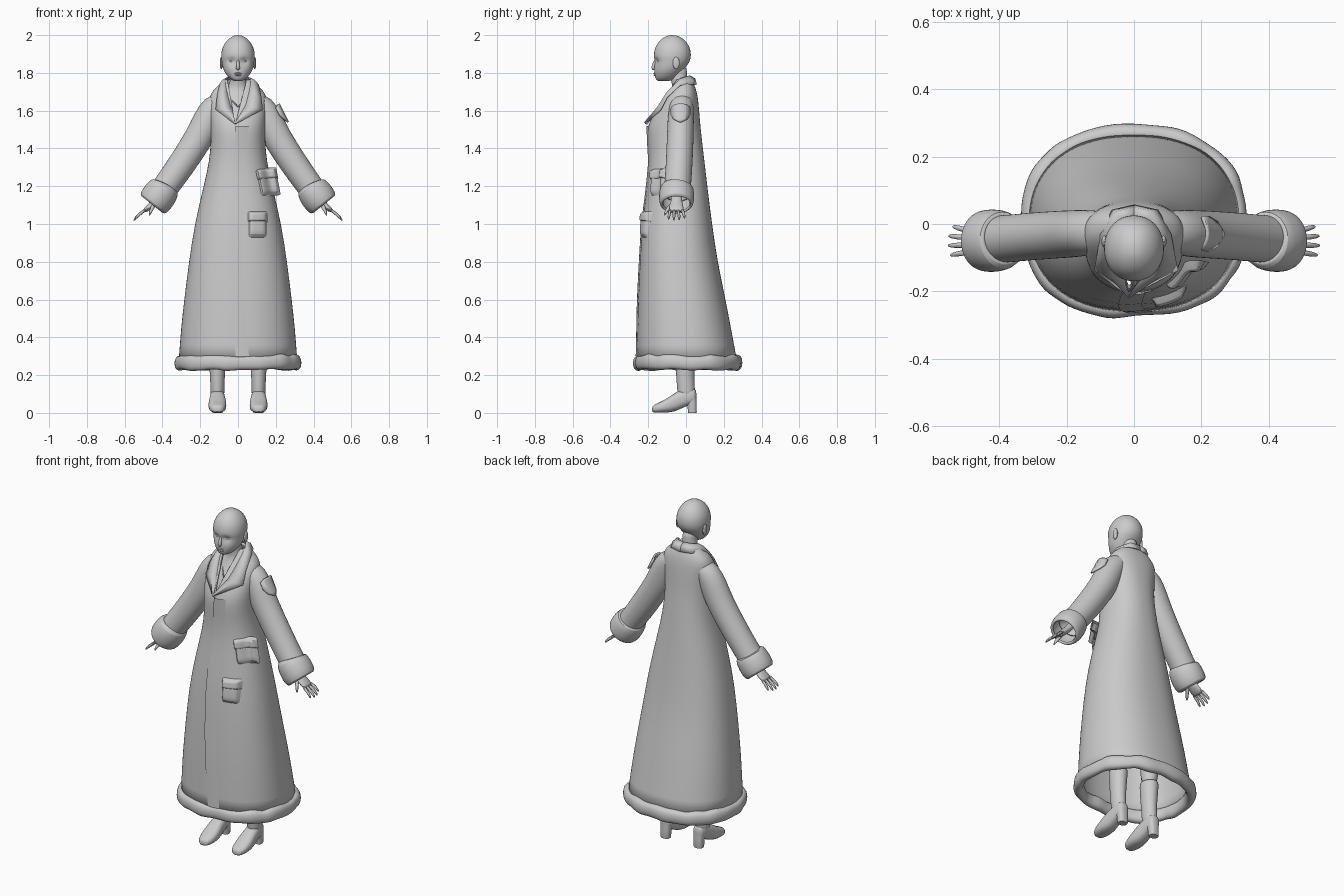
import bpy, bmesh, math, random
from mathutils import Vector as V

if "Cube" in bpy.data.objects:
    bpy.data.objects.remove(bpy.data.objects["Cube"])

random.seed(4)
grey = bpy.data.materials.new("plain grey")
grey.diffuse_color = (0.6, 0.6, 0.6, 1)
grey.use_nodes = True
grey.node_tree.nodes["Principled BSDF"].inputs["Base Color"].default_value = grey.diffuse_color


def skin(name, rows, closed=True, cap=True, sub=1, thick=0, mirror=False, angle=40):
    """Surface through rows of points; closed rows make tubes, open rows make sheets."""
    bm = bmesh.new()
    vs = [[bm.verts.new(p) for p in r] for r in rows]
    n = len(rows[0])
    for a, b in zip(vs, vs[1:]):
        for i in range(n if closed else n - 1):
            j = (i + 1) % n
            bm.faces.new((a[i], a[j], b[j], b[i]))
    if closed and cap:
        bm.faces.new(vs[0])
        bm.faces.new(vs[-1])
    bmesh.ops.remove_doubles(bm, verts=bm.verts, dist=1e-5)
    bmesh.ops.recalc_face_normals(bm, faces=bm.faces)
    me = bpy.data.meshes.new(name)
    bm.to_mesh(me)
    bm.free()
    me.materials.append(grey)
    ob = bpy.data.objects.new(name, me)
    bpy.context.collection.objects.link(ob)
    bpy.context.view_layer.objects.active = ob
    for o in bpy.context.selected_objects:
        o.select_set(False)
    ob.select_set(True)
    bpy.ops.object.shade_smooth_by_angle(angle=math.radians(angle))
    if sub:
        ob.modifiers.new("smooth", 'SUBSURF').levels = sub
        ob.modifiers["smooth"].render_levels = sub
    if thick:
        m = ob.modifiers.new("thickness", 'SOLIDIFY')
        m.thickness, m.offset = abs(thick), (-1 if thick > 0 else 0)
    if mirror:
        ob.modifiers.new("mirror", 'MIRROR').use_clip = False
    return ob


def ring(c, u, v, n=2.0, seg=28):
    pts = []
    for i in range(seg):
        a = 2 * math.pi * i / seg
        ca, sa = math.cos(a), math.sin(a)
        pts.append(V(c) + V(u) * math.copysign(abs(ca) ** (2 / n), ca)
                   + V(v) * math.copysign(abs(sa) ** (2 / n), sa))
    return pts


def stack(rows, n=2.0, x=0, seg=28):
    """Horizontal rings from (z, half width, front y, back y)."""
    return [ring((x, (f + b) / 2, z), (w, 0, 0), (0, (b - f) / 2, 0), n, seg) for z, w, f, b in rows]


def blob(name, c, r, mirror=False):
    rows = [ring((c[0], c[1], c[2] + r[2] * math.sin(t)), (r[0] * math.cos(t), 0, 0),
                 (0, r[1] * math.cos(t), 0), 2, 14)
            for t in [math.radians(d) for d in range(-80, 81, 20)]]
    return skin(name, rows, mirror=mirror)


def limb(name, path, seg=18, up=(0, 1, 0), **kw):
    """Tube along a path of (x, y, z, radius in plane, radius across)."""
    rows = []
    for i, p in enumerate(path):
        d = V(path[min(i + 1, len(path) - 1)][:3]) - V(path[max(i - 1, 0)][:3])
        u = d.cross(V(up)).normalized()
        rows.append(ring(p[:3], u * p[3], u.cross(d).normalized() * p[4], 2, seg))
    return skin(name, rows, **kw)


# long coat
COAT = [(0.27, .315, -.262, .272), (0.45, .302, -.258, .238), (0.6, .285, -.255, .21),
        (0.8, .26, -.245, .167), (1.0, .23, -.233, .138), (1.2, .182, -.207, .113),
        (1.33, .152, -.195, .098), (1.44, .143, -.202, .085), (1.52, .145, -.205, .076),
        (1.6, .15, -.165, .07), (1.66, .153, -.122, .064), (1.70, .14, -.095, .057),
        (1.735, .105, -.07, .045), (1.765, .066, -.058, .03)]
N = 2.3
coat = skin("coat", stack(COAT, N, seg=48), cap=False, thick=.01)
cut_rows = [[(-.015, y, 1.53), (.06, y, 1.82), (-.065, y, 1.82)] for y in (-.5, -.03)]
cutter = skin("neckline_cutter", cut_rows, sub=0)
cutter.hide_render = True
cutter.display_type = 'WIRE'
m = coat.modifiers.new("neckline", 'BOOLEAN')
m.operation, m.object, m.solver = 'DIFFERENCE', cutter, 'EXACT'


def front(x, z, off=0, lim=.93):
    """Point on the front of the coat."""
    for a, b in zip(COAT, COAT[1:]):
        if a[0] <= z <= b[0]:
            t = (z - a[0]) / (b[0] - a[0])
            w, f, k = [a[i] + (b[i] - a[i]) * t for i in (1, 2, 3)]
            r = min(abs(x) / w, lim)
            return V((x, (f + k) / 2 - (k - f) / 2 * (1 - r ** N) ** (1 / N) - off, z))


# overlapping front edge
rows = []
for i in range(14):
    z = .3 + 1.22 * i / 13
    x = -.012 - .035 * math.sin(math.pi * i / 13)
    rows.append([front(x + d, z, o) for d, o in ((0, -.004), (0, .005), (.03, .005), (.07, .001))])
skin("front_overlap", rows, closed=False, sub=0)

# fur hem, slightly lumpy
SEG, rows = 44, []
for i in range(SEG + 1):
    a = 2 * math.pi * (i % SEG) / SEG
    if i < SEG:
        k, dz = random.uniform(-.004, .006), random.uniform(-.006, .006)
    else:
        k, dz = first
    if i == 0:
        first = (k, dz)
    ca, sa = math.cos(a), math.sin(a)
    dip = .016 * math.exp(-((a - 4.82) / .16) ** 2)
    p = V((.311 * math.copysign(abs(ca) ** (2 / N), ca),
           .006 + (.264 - dip) * math.copysign(abs(sa) ** (2 / N), sa), .266 + dz))
    rows.append(ring(p, V((ca, sa, 0)) * (.027 + k), V((0, 0, .039 + k)), 2.3, 12))
skin("fur_hem", rows, cap=False)


# patch pockets with flaps
def pocket(name, cx, cz, w, h, tilt, off):
    def sheet(part, z0, z1, grow, o):
        rows = []
        for j in range(7):
            v = j / 6
            row = []
            for i in range(9):
                u = i / 4 - 1
                edge = j in (0, 6) or i in (0, 8)
                z = cz + z0 + (z1 - z0) * v
                x = cx + u * (w + grow) - (z - cz) * tilt
                row.append(front(x, z + u * w * tilt * .5, -.006 if edge else o))
            rows.append(row)
        skin(name + part, rows, closed=False)
    sheet("_bag", -h, h * .8, 0, off)
    sheet("_flap", h * .15, h, .004, off + .008)


pocket("upper_pocket", .16, 1.222, .052, .074, .2, .018)
pocket("lower_pocket", .105, .997, .05, .072, 0, .016)

# collar and lapels
INNER = [(0, .022, 1.782), (.04, .015, 1.782), (.066, -.03, 1.768), (.06, -.085, 1.7),
         (.032, -.15, 1.61), (-.015, -.208, 1.53)]
OUTER = [(0, .054, 1.738), (.07, .04, 1.738), (.108, -.03, 1.735), (.122, -.1, 1.672),
         (.13, -.135, 1.605), (-.015, -.212, 1.528)]
for s, nm in ((1, "left"), (-1, "right")):
    fix = lambda p, k=1: V((p[0] * s * k if p[0] >= 0 else p[0], p[1], p[2]))
    a = [fix(p) for p in INNER]
    b = [fix(p, 1 if s > 0 else .9) for p in OUTER]
    mid = [(p + q) / 2 + V((0, -.008 if i > 1 else .008, .008)) for i, (p, q) in enumerate(zip(a, b))]
    skin(nm + "_lapel", [a, mid, b], closed=False, sub=0, thick=-.008, angle=60)

# chest and neck
skin("chest", stack([(1.4, .11, -.16, .04), (1.52, .12, -.178, .05), (1.6, .12, -.138, .05),
                     (1.66, .11, -.1, .045), (1.7, .085, -.078, .035), (1.725, .052, -.072, .022),
                     (1.76, .041, -.078, .006), (1.8, .04, -.09, .005), (1.84, .04, -.09, .005)]))
V_EDGE = [(-.05, 1.69), (-.03, 1.655), (0, 1.625), (.03, 1.655), (.05, 1.69)]
skin("shirt_neckline", [[(x, -.1 - (1.66 - z) * 1.0 + abs(x) * .25 - .004, z - d) for x, z in V_EDGE]
                        for d in (0, .008)], closed=False, sub=0, thick=-.005)

# head with eye sockets
HEAD = [(2.0, .012, -.085, -.06), (1.992, .035, -.112, -.03), (1.97, .062, -.142, -.002),
        (1.94, .08, -.161, .018), (1.915, .087, -.168, .025), (1.895, .089, -.171, .026),
        (1.88, .089, -.171, .025), (1.865, .087, -.168, .021), (1.85, .085, -.167, .014),
        (1.83, .081, -.168, -.002), (1.81, .074, -.168, -.02), (1.79, .062, -.166, -.035),
        (1.772, .046, -.163, -.05), (1.76, .03, -.155, -.075), (1.756, .012, -.14, -.1)]
head = skin("head", stack(HEAD, 2.1, seg=40))
for v in head.data.vertices:
    if v.co.y < -.07:
        d = ((abs(v.co.x) - .034) / .02) ** 2 + ((v.co.z - 1.862) / .014) ** 2
        v.co.y += .017 * math.exp(-d)
limb("nose", [(0, -.158, 1.875, .006, .006), (0, -.168, 1.85, .009, .008),
              (0, -.175, 1.828, .012, .011), (0, -.17, 1.815, .007, .01)], seg=10, up=(1, 0, 0))
for nm, z in (("upper_lip", 1.797), ("lower_lip", 1.788)):
    blob(nm, (0, -.163, z), (.02, .01, .005))
blob("eye", (.034, -.141, 1.862), (.014, .012, .009), mirror=True)
blob("ear", (.088, -.052, 1.852), (.009, .019, .033), mirror=True)

# sleeves and fur cuffs
limb("sleeve", [(.075, -.02, 1.66, .045, .055), (.125, -.024, 1.625, .071, .066), (.165, -.028, 1.545, .078, .07),
                (.2, -.03, 1.465, .077, .071), (.3, -.036, 1.312, .074, .071),
                (.365, -.043, 1.222, .071, .071), (.41, -.046, 1.16, .07, .071)],
     seg=26, cap=False, thick=.008, mirror=True)
limb("cuff", [(.383, -.047, 1.203, .066, .068), (.386, -.048, 1.197, .083, .086),
              (.405, -.049, 1.168, .09, .093), (.43, -.05, 1.133, .092, .094),
              (.45, -.05, 1.107, .086, .09), (.454, -.05, 1.102, .072, .076),
              (.435, -.05, 1.13, .064, .068)][:6] , seg=26, cap=False, thick=.012, mirror=True)

# shield badge on the left sleeve
rows = []
for t, w in ((0, .03), (.1, .05), (.5, .05), (.8, .036), (1, .005)):
    c = V((.142, -.028, 1.597)).lerp(V((.19, -.03, 1.5)), t)
    rows.append([c + V((.0, w * u, 0)) + V((.88, 0, .46)) * .085 * math.sqrt(1 - (w * u / .074) ** 2)
                 for u in (-1, -.5, 0, .5, 1)])
skin("sleeve_badge", rows, closed=False, sub=0, thick=-.009)

# hands
limb("palm", [(.39, -.048, 1.18, .022, .028), (.43, -.05, 1.125, .02, .028), (.462, -.051, 1.096, .018, .038),
              (.49, -.051, 1.074, .013, .04), (.5, -.051, 1.066, .007, .034)], seg=14, mirror=True)
for i, nm in enumerate(("index", "middle", "ring", "little")):
    y, t = -.083 + .021 * i, -.092 + .028 * i
    k = (.9, 1, .97, .8)[i]
    limb(nm + "_finger", [(.485, y, 1.078, .009, .009), (.485 + .038 * k, (y + t) / 2, 1.078 - .025 * k, .009, .009),
                          (.485 + .06 * k, t, 1.078 - .05 * k, .007, .007),
                          (.485 + .067 * k, t, 1.078 - .06 * k, .003, .003)], seg=8, mirror=True)
limb("thumb", [(.44, -.07, 1.11, .012, .012), (.455, -.095, 1.083, .011, .011),
               (.466, -.11, 1.058, .008, .008), (.47, -.115, 1.045, .003, .003)], seg=8, mirror=True)

# legs, boot shafts, feet and heels
X = .109
skin("leg", stack([(.3, .04, -.045, .04), (.45, .05, -.055, .055), (.7, .058, -.07, .055),
                   (.95, .07, -.08, .06)], x=X), mirror=True)
skin("boot_shaft", stack([(.07, .037, -.04, .05), (.12, .037, -.047, .048), (.17, .038, -.05, .043),
                          (.25, .043, -.056, .046), (.34, .05, -.06, .055), (.35, .044, -.055, .05)],
                         x=X), mirror=True)
FOOT = [(-.18, .018, .014, .012), (-.172, .022, .032, .02), (-.145, .027, .044, .026),
        (-.1, .039, .049, .038), (-.06, .056, .045, .05), (-.02, .075, .04, .05),
        (.02, .088, .037, .045), (.045, .09, .032, .04), (.056, .09, .018, .025)]
skin("boot_foot", [ring((X, y, z), (w, 0, 0), (0, 0, h), 2.5, 20) for y, z, w, h in FOOT], mirror=True)
skin("boot_heel", stack([(0, .026, .012, .056), (.004, .027, .011, .057), (.05, .029, .006, .056),
                         (.09, .033, -.01, .055)], 2.8, X, 20), sub=0, mirror=True)
